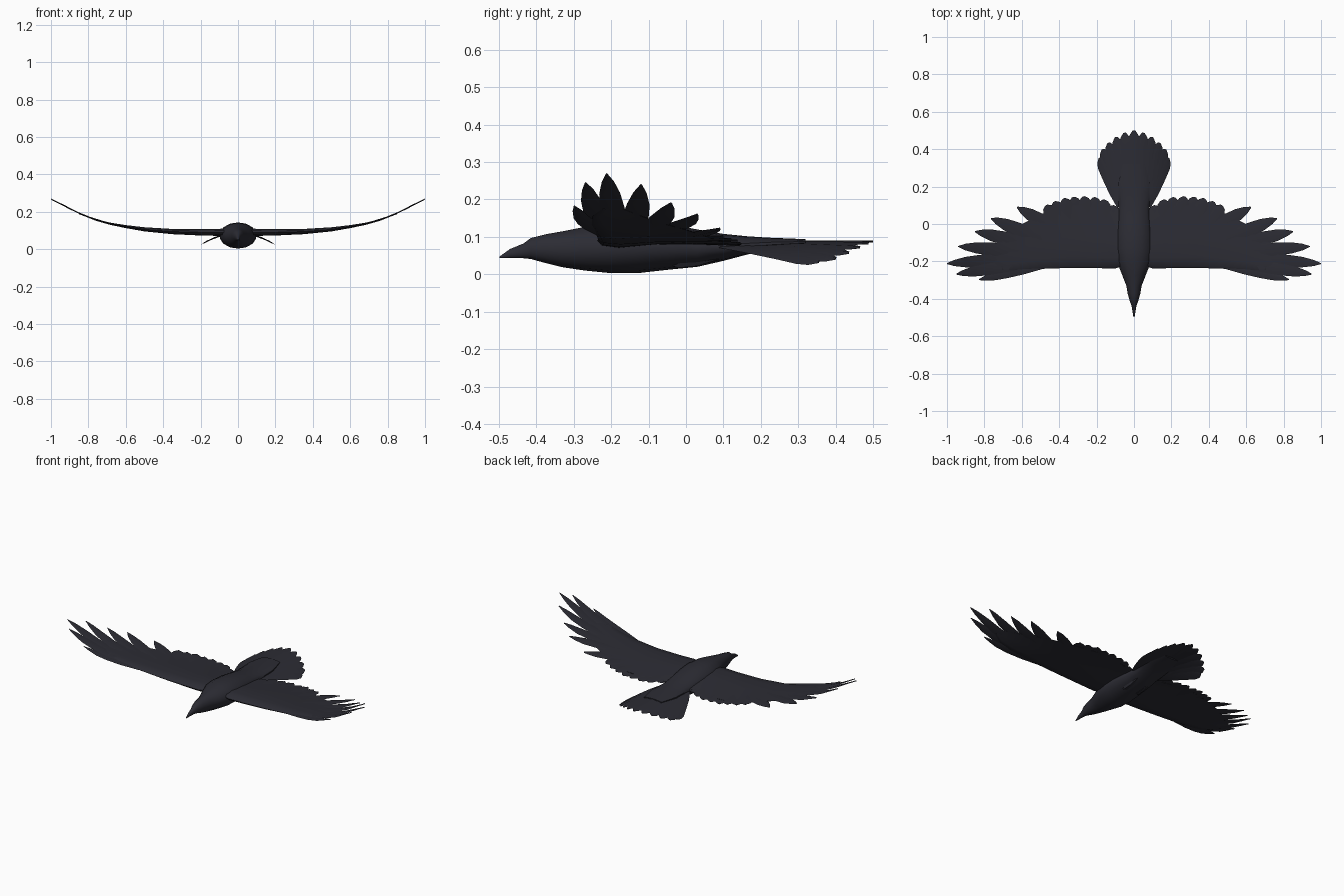
import bpy, bmesh, math
from mathutils import Vector

cube = bpy.data.objects.get("Cube")
if cube:
    bpy.data.objects.remove(cube, do_unlink=True)

black = bpy.data.materials.new("blue_black_plumage")
black.use_nodes = True
colour = (0.025, 0.025, 0.034, 1)
black.diffuse_color = colour
bsdf = black.node_tree.nodes["Principled BSDF"]
bsdf.inputs["Base Color"].default_value = colour
bsdf.inputs["Roughness"].default_value = 0.8


def loft(bm, rings):
    """Skin a list of equal rings and cap both ends."""
    loops = [[bm.verts.new(p) for p in ring] for ring in rings]
    n = len(loops[0])
    for a, b in zip(loops, loops[1:]):
        for i in range(n):
            j = (i + 1) % n
            bm.faces.new((a[i], a[j], b[j], b[i]))
    bm.faces.new(loops[0])
    bm.faces.new(loops[-1])


def finish(name, bm, mirror=False, angle=40):
    bmesh.ops.recalc_face_normals(bm, faces=bm.faces[:])
    mesh = bpy.data.meshes.new(name)
    bm.to_mesh(mesh)
    bm.free()
    mesh.materials.append(black)
    obj = bpy.data.objects.new(name, mesh)
    bpy.context.collection.objects.link(obj)
    if mirror:
        obj.modifiers.new("Mirror", 'MIRROR')
    bpy.ops.object.select_all(action='DESELECT')
    obj.select_set(True)
    bpy.context.view_layer.objects.active = obj
    bpy.ops.object.shade_smooth_by_angle(angle=math.radians(angle))
    return obj


def interp(table, x):
    for (x0, z0), (x1, z1) in zip(table, table[1:]):
        if x <= x1:
            return z0 + (z1 - z0) * (x - x0) / (x1 - x0)
    return table[-1][1]


WING_CURVE = [(0, .09), (.3, .09), (.5, .106), (.65, .128), (.75, .152),
              (.85, .19), (.93, .232), (1, .268)]


def wing_z(x, y):
    return interp(WING_CURVE, x) - .1 * max(0, y + .05) * max(0, .8 - x)


def tail_z(x, y):
    return .088 - 1.5 * x * x


def feather(bm, root, tip, width, height, shape, lift=0, thick=.003):
    """Thin blade from root to tip that follows a height function."""
    root, tip = Vector(root), Vector(tip)
    along = tip - root
    side = Vector((-along.y, along.x)).normalized()
    rings = []
    for t, w in shape:
        c = root + along * t
        ring = []
        for s, up in ((-1, 0), (0, 1), (1, 0), (0, -1)):
            p = c + side * (s * w * width)
            ring.append((p.x, p.y, height(p.x, p.y) + lift + up * thick))
        rings.append(ring)
    loft(bm, rings)


POINTED = [(0, .8), (.3, 1), (.55, 1), (.75, .85), (.9, .5), (1, .08)]
ROUNDED = [(0, .8), (.3, 1), (.6, 1), (.82, .95), (.93, .7), (1, .2)]

# Body with head and bill: y, half width, bottom, top
BODY = [(-.498, .003, .043, .048), (-.47, .008, .043, .068), (-.435, .014, .043, .082),
        (-.415, .022, .041, .097), (-.375, .034, .03, .107), (-.33, .042, .019, .115),
        (-.27, .066, .01, .127), (-.2, .094, .003, .14), (-.13, .1, .003, .143),
        (-.05, .097, .012, .135), (.03, .09, .02, .12), (.1, .084, .036, .108),
        (.16, .084, .052, .102), (.22, .085, .066, .098), (.32, .06, .078, .094)]
bm = bmesh.new()
rings = []
for y, w, lo, hi in BODY:
    ring = []
    for i in range(14):
        a = math.tau * i / 14
        s, c = math.sin(a), math.cos(a)
        ring.append((w * s, y, (lo + hi) / 2 + (hi - lo) / 2 * c))
    rings.append(ring)
loft(bm, rings)
finish("body", bm, angle=50)

# Tucked feet under the belly
bm = bmesh.new()
rings = []
for y, r, z in [(-.06, .006, .035), (-.02, .018, .033), (.03, .016, .036),
                (.08, .01, .046), (.12, .003, .055)]:
    rings.append([(.042 + r * math.cos(k * math.tau / 6), y, z + r * math.sin(k * math.tau / 6))
                  for k in range(6)])
loft(bm, rings)
finish("tucked_foot", bm, mirror=True)

# Wing arm: x, leading edge, trailing edge, half thickness
ARM = [(.03, -.215, .08, .02), (.1, -.238, .08, .019), (.2, -.236, .1, .017),
       (.35, -.235, .1, .014), (.5, -.24, .05, .011), (.6, -.248, .0, .008),
       (.68, -.255, -.06, .006), (.76, -.25, -.12, .004), (.81, -.225, -.17, .002)]
SECTION = [(0, 0), (.04, .6), (.18, 1), (.5, .6), (1, .1),
           (1, -.1), (.5, -.5), (.18, -1), (.04, -.7)]
bm = bmesh.new()
rings = []
for x, front, back, thick in ARM:
    ring = []
    for u, h in SECTION:
        y = front + (back - front) * u
        ring.append((x, y, wing_z(x, y) + h * thick))
    rings.append(ring)
loft(bm, rings)
finish("wing_arm", bm, mirror=True, angle=50)

# Long fingered flight feathers at the wing tip
PRIMARIES = [((.5, -.222), (.83, -.298), .026), ((.6, -.215), (.95, -.268), .031),
             ((.6, -.18), (1, -.212), .033), ((.55, -.15), (.94, -.12), .035),
             ((.5, -.12), (.85, -.04), .036), ((.45, -.1), (.765, .03), .037),
             ((.36, -.06), (.625, .09), .037)]
bm = bmesh.new()
for i, (root, tip, width) in enumerate(PRIMARIES):
    feather(bm, root, tip, width, wing_z, POINTED, lift=.002 * (i % 2))
finish("primary_feathers", bm, mirror=True)

# Short rounded feathers along the trailing edge
bm = bmesh.new()
for i, (x, y) in enumerate([(.115, .1), (.165, .13), (.215, .143), (.27, .147),
                            (.325, .144), (.375, .137), (.425, .12), (.47, .1)]):
    feather(bm, (x - .02 - .01 * i, -.06), (x, y), .036, wing_z, ROUNDED, lift=.002 * (i % 2))
finish("secondary_feathers", bm, mirror=True)

# Fanned, drooping tail
bm = bmesh.new()
for i, (x, y) in enumerate([(0, .5), (.05, .488), (.095, .465), (.135, .435),
                            (.167, .4), (.182, .355)]):
    for s in ((1, -1) if x else (1,)):
        feather(bm, (s * x * .35, .1), (s * x, y), .036, tail_z, ROUNDED, lift=-.001 * i)
finish("tail_feathers", bm)
